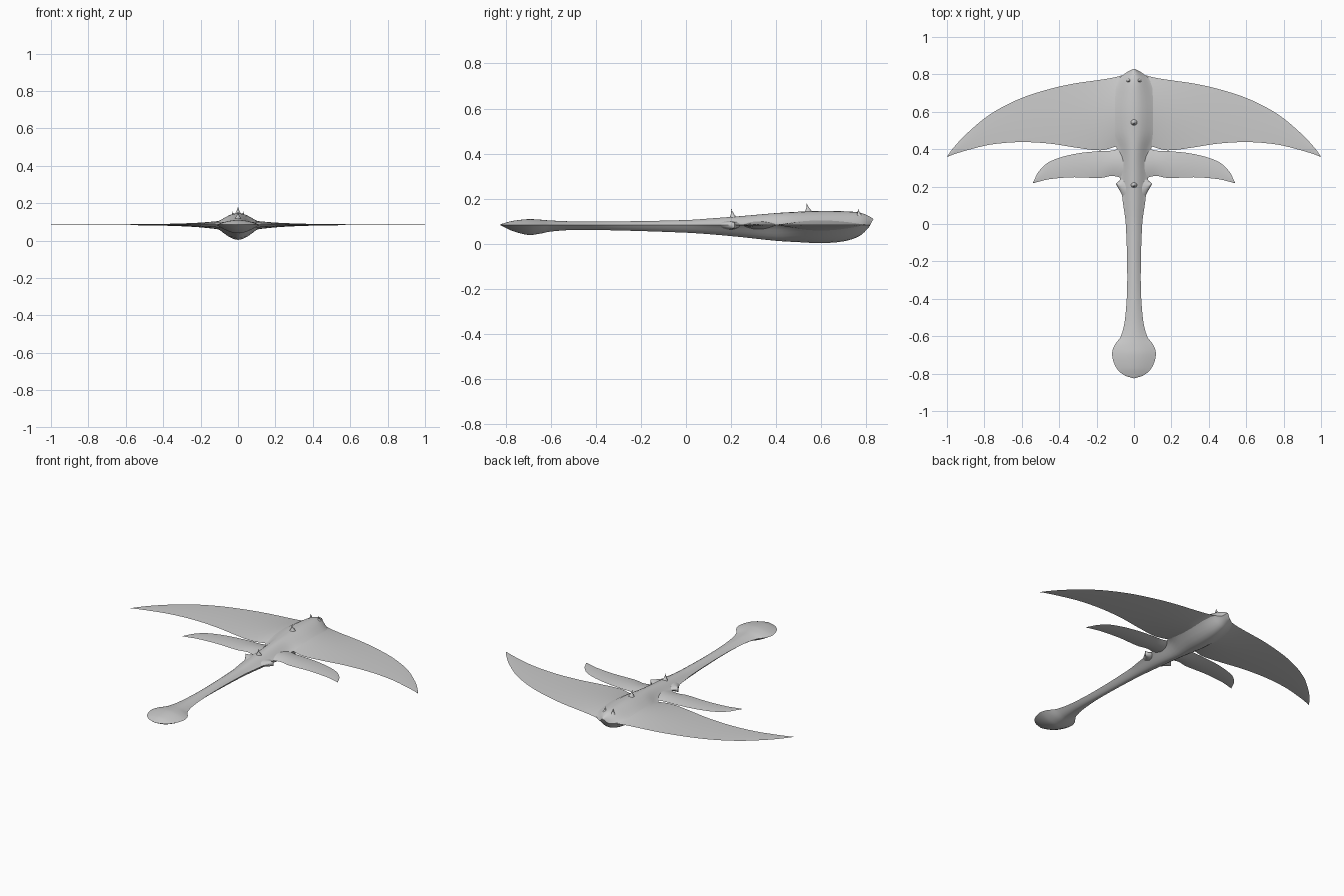
import bpy, bmesh, math

cube = bpy.data.objects.get("Cube")
if cube:
    bpy.data.objects.remove(cube, do_unlink=True)

EDGE = 0.085  # height of the flat rim shared by body and fins

skin = bpy.data.materials.new("plain_grey_skin")
skin.use_nodes = True
GREY = (0.6, 0.6, 0.6, 1)
skin.diffuse_color = GREY
skin.node_tree.nodes["Principled BSDF"].inputs["Base Color"].default_value = GREY


def sample(rows, u):
    """Smooth curve through rows, keyed by their first column."""
    i = 0
    while i < len(rows) - 2 and u > rows[i + 1][0]:
        i += 1
    a, b = rows[i], rows[i + 1]
    before, after = rows[max(i - 1, 0)], rows[min(i + 2, len(rows) - 1)]
    span = b[0] - a[0]
    t = (u - a[0]) / span
    out = []
    for k in range(1, len(a)):
        ma = (b[k] - before[k]) / (b[0] - before[0]) * span
        mb = (after[k] - a[k]) / (after[0] - a[0]) * span
        c = 3 * (b[k] - a[k]) - 2 * ma - mb
        d = 2 * (a[k] - b[k]) + ma + mb
        out.append(a[k] + t * (ma + t * (c + t * d)))
    return out


def stations(rows, steps):
    """Each row position plus even steps between rows."""
    us = [a[0] + (b[0] - a[0]) * s / steps
          for a, b in zip(rows, rows[1:]) for s in range(steps)]
    return us + [rows[-1][0]]


def loft(name, rings):
    """Skin closed rings of equal length and cap both ends."""
    bm = bmesh.new()
    loops = [[bm.verts.new(p) for p in ring] for ring in rings]
    n = len(loops[0])
    for a, b in zip(loops, loops[1:]):
        for i in range(n):
            j = (i + 1) % n
            bm.faces.new((a[i], a[j], b[j], b[i]))
    bm.faces.new(loops[0])
    bm.faces.new(loops[-1])
    bmesh.ops.remove_doubles(bm, verts=bm.verts, dist=0.00005)
    bmesh.ops.recalc_face_normals(bm, faces=bm.faces)
    mesh = bpy.data.meshes.new(name)
    bm.to_mesh(mesh)
    bm.free()
    mesh.materials.append(skin)
    obj = bpy.data.objects.new(name, mesh)
    bpy.context.collection.objects.link(obj)
    bpy.context.view_layer.objects.active = obj
    bpy.ops.object.select_all(action='DESELECT')
    obj.select_set(True)
    bpy.ops.object.shade_smooth_by_angle(angle=math.radians(40))
    return obj


# Body from tail paddle to snout: y, half width, top, bottom, flank power
BODY = [
    (-.825, .002, .086, .084, 1), (-.81, .05, .091, .077, 1),
    (-.77, .094, .102, .058, 1), (-.7, .117, .11, .04, 1),
    (-.65, .105, .108, .045, 1), (-.6, .07, .104, .055, 1),
    (-.5, .047, .1, .062, 1), (-.3, .036, .1, .06, 1),
    (0, .044, .106, .05, 1), (.12, .06, .114, .042, 1.2),
    (.25, .075, .124, .03, 1.3), (.4, .09, .137, .014, 1.4),
    (.5, .15, .143, .008, 2), (.6, .165, .147, .004, 2),
    (.7, .14, .145, .012, 1.8), (.77, .09, .139, .036, 1.3),
    (.81, .04, .124, .074, 1), (.83, .004, .111, .109, 1),
]
SIDE = 14


def body_ring(y):
    w, top, bottom, power = sample(BODY, y)
    rim = max(EDGE, bottom)
    ring = []
    for sign, limit in ((1, top), (-1, bottom)):
        for i in range(SIDE):
            t = sign * (1 - 2 * i / SIDE)
            bulge = max(0, math.cos(t * math.pi / 2)) ** power
            ring.append((w * t, y, rim + (limit - rim) * bulge))
    return ring


loft("body", [body_ring(y) for y in stations(BODY, 4)])

# Fins: distance from centre, leading edge, trailing edge
FRONT_FIN = [
    (.03, .805, .44), (.1, .785, .413), (.18, .771, .394), (.32, .751, .41),
    (.45, .722, .43), (.61, .67, .438), (.77, .586, .424), (.9, .478, .392),
    (.97, .402, .37), (1, .36, .358),
]
REAR_FIN = [
    (.03, .405, .23), (.08, .402, .25), (.12, .392, .257), (.18, .39, .246),
    (.32, .374, .25), (.45, .334, .24), (.51, .28, .226), (.54, .222, .218),
]
HIP_FLARE = [(.02, .27, .1), (.06, .25, .15), (.08, .23, .185), (.096, .216, .212)]
CHORD = 12


def fin(name, rows, root, mirror):
    rings = []
    for x in stations(rows, 4):
        lead, trail = sample(rows, x)
        thick = root * math.exp(-x / 0.16) + 0.0012
        ring = []
        for sign in (1, -1):
            for i in range(CHORD):
                s = i / CHORD if sign > 0 else 1 - i / CHORD
                lens = math.sin(math.pi * s) ** 0.9 if 0 < s < 1 else 0
                depth = thick if sign > 0 else thick * 1.3
                ring.append((mirror * x, lead + (trail - lead) * s,
                             EDGE + sign * depth * lens))
        rings.append(ring)
    loft(name, rings)


for label, mirror in (("left", 1), ("right", -1)):
    fin(label + "_front_fin", FRONT_FIN, .035, mirror)
    fin(label + "_rear_fin", REAR_FIN, .02, mirror)
    fin(label + "_hip_flare", HIP_FLARE, .02, mirror)


# Small flared thorns on the back, leaning towards the tail
def thorn(name, x, y, base, tip, radius):
    rings = []
    for i in range(6):
        t = i / 5
        r = radius * (1 - t) ** 1.6 + 0.0008
        rings.append([(x + r * math.cos(a), y - radius * 0.5 * t + r * math.sin(a),
                       base + (tip - base) * t)
                      for a in (math.tau * k / 10 for k in range(10))])
    loft(name, rings)


thorn("middle_thorn", 0, .545, .138, .18, .02)
thorn("hip_thorn", 0, .21, .114, .155, .018)
for label, mirror in (("left", 1), ("right", -1)):
    thorn(label + "_head_thorn", mirror * .028, .768, .125, .156, .012)
